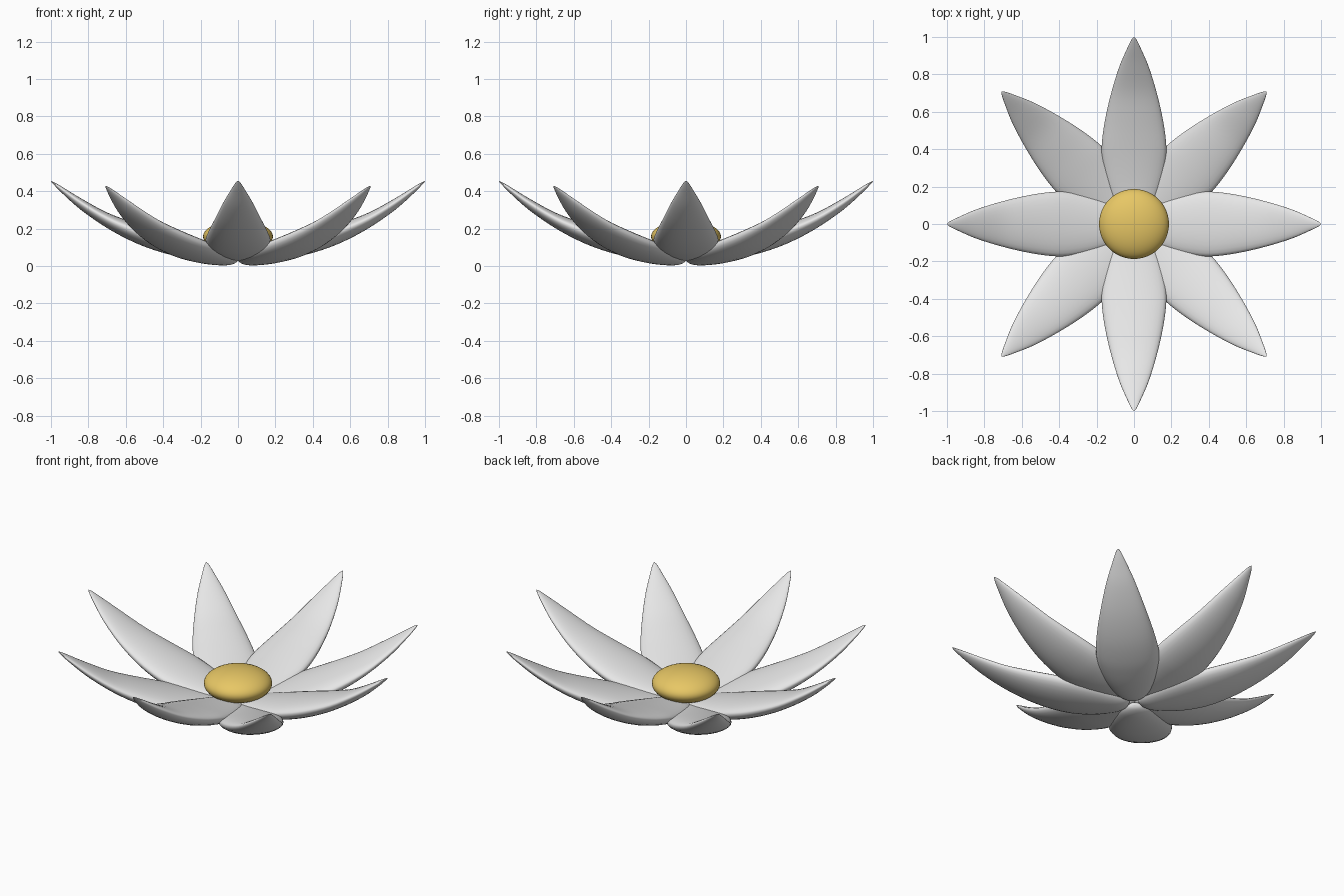
import bpy, bmesh, math

if "Cube" in bpy.data.objects:
    bpy.data.objects.remove(bpy.data.objects["Cube"])

def material(name, rgb):
    m = bpy.data.materials.new(name)
    m.diffuse_color = (*rgb, 1)
    m.use_nodes = True
    m.node_tree.nodes["Principled BSDF"].inputs["Base Color"].default_value = m.diffuse_color
    return m

white = material("petal white", (0.8, 0.8, 0.8))
yellow = material("centre yellow", (0.8, 0.57, 0.13))

# Petal stations: radius, half width, bottom z, rim z, top z
STATIONS = [
    (0.025, 0.004, 0.060, 0.063, 0.066),
    (0.045, 0.050, 0.040, 0.068, 0.085),
    (0.10, 0.098, 0.029, 0.077, 0.104),
    (0.20, 0.140, 0.034, 0.092, 0.127),
    (0.30, 0.164, 0.048, 0.112, 0.153),
    (0.41, 0.173, 0.073, 0.142, 0.185),
    (0.55, 0.156, 0.124, 0.187, 0.230),
    (0.70, 0.122, 0.203, 0.252, 0.286),
    (0.84, 0.079, 0.300, 0.336, 0.362),
    (0.94, 0.036, 0.389, 0.408, 0.423),
    (0.985, 0.014, 0.435, 0.443, 0.449),
    (1.00, 0.002, 0.453, 0.454, 0.455),
]
STEPS, SIDES = 4, 28

def smooth_stations():
    """Catmull-Rom interpolation through the stations."""
    s = [STATIONS[0]] + STATIONS + [STATIONS[-1]]
    rows = []
    for i in range(1, len(s) - 2):
        for k in range(STEPS):
            t = k / STEPS
            rows.append([0.5 * (2 * b + (c - a) * t + (2 * a - 5 * b + 4 * c - d) * t * t
                                + (3 * b - a - 3 * c + d) * t ** 3)
                         for a, b, c, d in zip(*s[i - 1:i + 3])])
    rows.append(STATIONS[-1])
    return rows

def petal_mesh():
    bm = bmesh.new()
    rings = []
    for r, w, bot, rim, top in smooth_stations():
        ring = []
        for j in range(SIDES):
            a = math.tau * j / SIDES
            h = top - rim if math.sin(a) > 0 else rim - bot
            ring.append(bm.verts.new((r, w * math.cos(a), rim + h * math.sin(a))))
        rings.append(ring)
    for p, q in zip(rings, rings[1:]):
        for j in range(SIDES):
            k = (j + 1) % SIDES
            bm.faces.new((p[j], p[k], q[k], q[j]))
    bm.faces.new(rings[0])
    bm.faces.new(rings[-1])
    bmesh.ops.recalc_face_normals(bm, faces=bm.faces)
    for f in bm.faces:
        f.smooth = True
    me = bpy.data.meshes.new("petal")
    bm.to_mesh(me)
    bm.free()
    me.materials.append(white)
    return me

# Eight petals, the diagonal ones set slightly lower
mesh = petal_mesh()
for i in range(8):
    ob = bpy.data.objects.new(f"petal_{i + 1}", mesh)
    ob.rotation_euler.z = i * math.pi / 4
    ob.location.z = -0.026 if i % 2 else 0
    bpy.context.collection.objects.link(ob)

# Flattened round centre
bpy.ops.mesh.primitive_uv_sphere_add(segments=48, ring_count=24, radius=1, location=(0, 0, 0.158))
centre = bpy.context.object
centre.name = "flower_centre"
centre.scale = (0.187, 0.187, 0.085)
centre.data.materials.append(yellow)
bpy.ops.object.shade_smooth()
